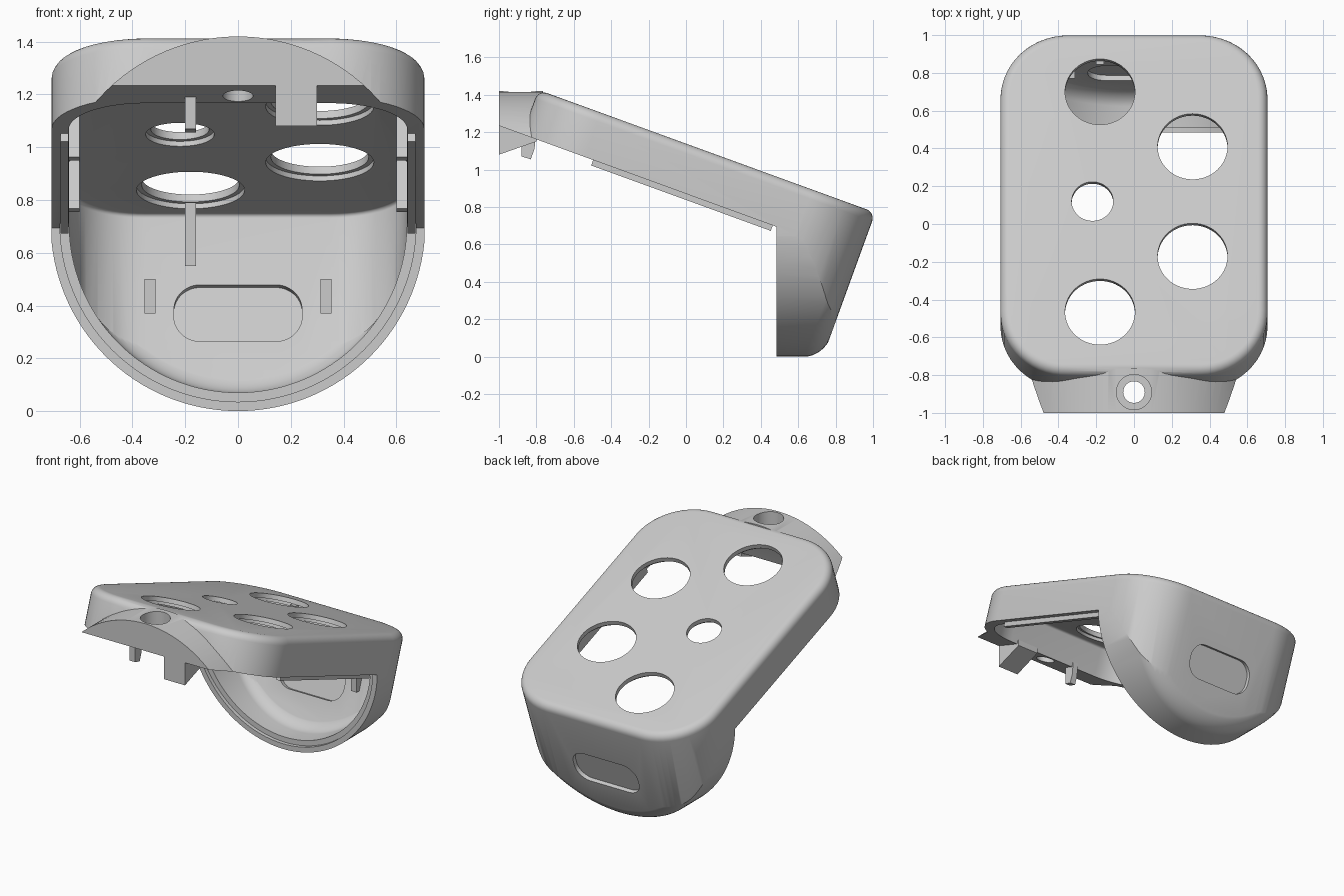
import bpy, bmesh, math
from mathutils import Matrix

cube = bpy.data.objects.get("Cube")
if cube:
    bpy.data.objects.remove(cube)

A = math.radians(20)
SIN, COS = math.sin(A), math.cos(A)
TILT = Matrix.Rotation(-A, 4, 'X')      # frame of the sloping top
FLAT = Matrix.Identity(4)
TOP, LOW = 1.07, 0.818                  # heights of top and lower edge in that frame
BACK, FRONT = 0.688, -1.23
R = 0.71                                # radius of the round underside

grey = bpy.data.materials.new("light_grey")
grey.use_nodes = True
grey.diffuse_color = (0.6, 0.6, 0.6, 1)
grey.node_tree.nodes["Principled BSDF"].inputs["Base Color"].default_value = (0.6, 0.6, 0.6, 1)


def loft(name, rings, matrix=FLAT):
    """Closed solid through a list of rings with equal point counts."""
    bm = bmesh.new()
    loops = [[bm.verts.new(p) for p in ring] for ring in rings]
    n = len(loops[0])
    for a, b in zip(loops, loops[1:]):
        for i in range(n):
            j = (i + 1) % n
            bm.faces.new((a[i], a[j], b[j], b[i]))
    bm.faces.new(loops[0])
    bm.faces.new(loops[-1])
    bmesh.ops.remove_doubles(bm, verts=bm.verts, dist=1e-5)
    bmesh.ops.recalc_face_normals(bm, faces=bm.faces)
    bm.transform(matrix)
    mesh = bpy.data.meshes.new(name)
    bm.to_mesh(mesh)
    bm.free()
    mesh.materials.append(grey)
    obj = bpy.data.objects.new(name, mesh)
    bpy.context.collection.objects.link(obj)
    return obj


def rounded(cx, cy, hx, hy, r, z, steps=14):
    """Rounded rectangle ring; a circle when r equals both half sizes."""
    pts = []
    for k, (sx, sy) in enumerate(((1, 1), (-1, 1), (-1, -1), (1, -1))):
        for i in range(steps + 1):
            a = math.pi / 2 * (k + i / steps)
            pts.append((cx + sx * (hx - r) + r * math.cos(a),
                        cy + sy * (hy - r) + r * math.sin(a), z))
    return pts


def disc(name, x, y, r, z0, z1, matrix=FLAT):
    return loft(name, [rounded(x, y, r, r, r, z) for z in (z0, z1)], matrix)


def slab(name, yz, x0, x1, matrix=FLAT):
    return loft(name, [[(x, y, z) for y, z in yz] for x in (x0, x1)], matrix)


def box(name, x0, x1, y0, y1, z0, z1, matrix=FLAT):
    return slab(name, [(y0, z0), (y1, z0), (y1, z1), (y0, z1)], x0, x1, matrix)


def combine(obj, other, op):
    """Apply a boolean and drop the helper."""
    mod = obj.modifiers.new("bool", 'BOOLEAN')
    mod.operation, mod.solver, mod.object = op, 'EXACT', other
    bpy.ops.object.select_all(action='DESELECT')
    obj.select_set(True)
    bpy.context.view_layer.objects.active = obj
    bpy.ops.object.modifier_apply(modifier=mod.name)
    bpy.data.objects.remove(other)


def prism(name, inset, top, fillet):
    """Tilted block with rounded corners and a filleted top edge."""
    hx, r = 0.707 - inset, 0.357 - inset
    hy, cy = (BACK - FRONT) / 2 - inset, (BACK + FRONT) / 2
    rings = [rounded(0, cy, hx, hy, r, -0.6)]
    for i in range(7):
        a = math.pi / 2 * i / 6
        d = fillet * (1 - math.cos(a))
        rings.append(rounded(0, cy, hx - d, hy - d, r - d, top - fillet * (1 - math.sin(a))))
    return loft(name, rings, TILT)


def trough(name, radius, back, fillet):
    """U-shaped tube along y, its far end leaning with the back wall."""
    def ring(r, y_of):
        pts = [(r * math.cos(a), R + r * math.sin(a))
               for a in (math.pi * (1 + i / 64) for i in range(65))]
        pts += [(r, 3), (-r, 3)]
        return [(x, y_of(z), z) for x, z in pts]
    rings = [ring(radius, lambda z: -3)]
    for i in range(9):
        a = math.pi / 2 * i / 8
        set_back = fillet * (1 - math.sin(a))
        rings.append(ring(radius - fillet * (1 - math.cos(a)),
                          lambda z: (back + z * SIN) / COS - set_back))
    return loft(name, rings)


def low_z(y):
    return (LOW - y * SIN) / COS


# Outer shell: tilted block limited by the round underside
shell = prism("shell", 0, TOP, 0.05)
combine(shell, trough("outer_trough", R, BACK + 0.003, 0.1), 'INTERSECT')

# Front tab with an arched top
arch = rounded(0, R, R, R, R, 0, 24)
combine(shell, loft("tab", [[(x, y, z) for x, z, _ in arch] for y in (-1, -0.765)]), 'UNION')

# Hollow inside
cavity = prism("cavity", 0.065, TOP - 0.05, 0.015)
combine(cavity, trough("inner_trough", 0.64, BACK - 0.062, 0.07), 'INTERSECT')
combine(shell, cavity, 'DIFFERENCE')

# Open lower front
opening = [(0.485, -1), (0.485, low_z(0.485)), (-2, low_z(-2)), (-2, -1)]
combine(shell, slab("opening", opening, -2, 2), 'DIFFERENCE')

# Stepped rim on the lower edge
half = [(0.675 * math.cos(a), R + 0.675 * math.sin(a))
        for a in (math.pi * (1 + i / 64) for i in range(65))]
combine(shell, loft("rim_step", [[(x, y, z) for x, z in half] for y in (0.4, 0.51)]), 'DIFFERENCE')

# Round holes in the top, wider on the underside
for x, y, r in ((-0.18, 0.7, 0.185), (0.31, 0.41, 0.185), (-0.22, 0.12, 0.11),
                (0.31, -0.17, 0.185), (-0.18, -0.465, 0.185)):
    ty = (y - TOP * SIN) / COS
    combine(shell, disc("hole", x, ty, r, 0.9, 1.2, TILT), 'DIFFERENCE')
    combine(shell, disc("hole_step", x, ty, r + 0.02, 0.95, TOP - 0.03, TILT), 'DIFFERENCE')

# Screw hole in the tab
combine(shell, disc("screw_hole", 0, -0.89, 0.057, 1, 1.6), 'DIFFERENCE')
combine(shell, disc("screw_head", 0, -0.89, 0.093, 1.3, 1.6), 'DIFFERENCE')

# Slot-shaped recess on both faces of the back wall
slot = rounded(0, 0.622, 0.243, 0.114, 0.1, 0)
for y0, y1 in ((0.5, BACK - 0.035), (BACK - 0.027, 0.8)):
    combine(shell, loft("recess", [[(x, y, z) for x, z, _ in slot] for y in (y0, y1)], TILT),
            'DIFFERENCE')

# Locating lips, side ribs and rear hooks, on both sides
parts = [shell]
for side, s in (("left", 1), ("right", -1)):
    parts.append(box(side + "_lip", s * 0.642, s * 0.672, -0.826, 0.196, 0.787, 0.85, TILT))
    for where, y in (("front", -0.554), ("rear", 0.019)):
        parts.append(box(f"{side}_{where}_rib", s * 0.6, s * 0.66, y, y + 0.04, 0.824, 1.03, TILT))
    parts.append(box(side + "_hook", s * 0.313, s * 0.355, 0.77, 0.84, 0.37, 0.5))

# Pegs and wedge under the top
parts.append(box("rear_peg", -0.2, -0.16, 0.845, 0.9, 0.55, 0.79))
parts.append(slab("front_peg", [(-0.88, 1.21), (-0.88, 1.07), (-0.83, 1.055),
                                (-0.81, 1.11), (-0.8, 1.2)], -0.2, -0.16))
parts.append(slab("front_wedge", [(-0.999, 1.25), (-0.999, 1.08), (-0.8, 1.15),
                                  (-0.8, 1.19)], 0.143, 0.3))

# Smooth curved faces, keep sharp edges
bpy.ops.object.select_all(action='DESELECT')
for p in parts:
    p.select_set(True)
bpy.context.view_layer.objects.active = shell
bpy.ops.object.shade_smooth_by_angle(angle=math.radians(30))
